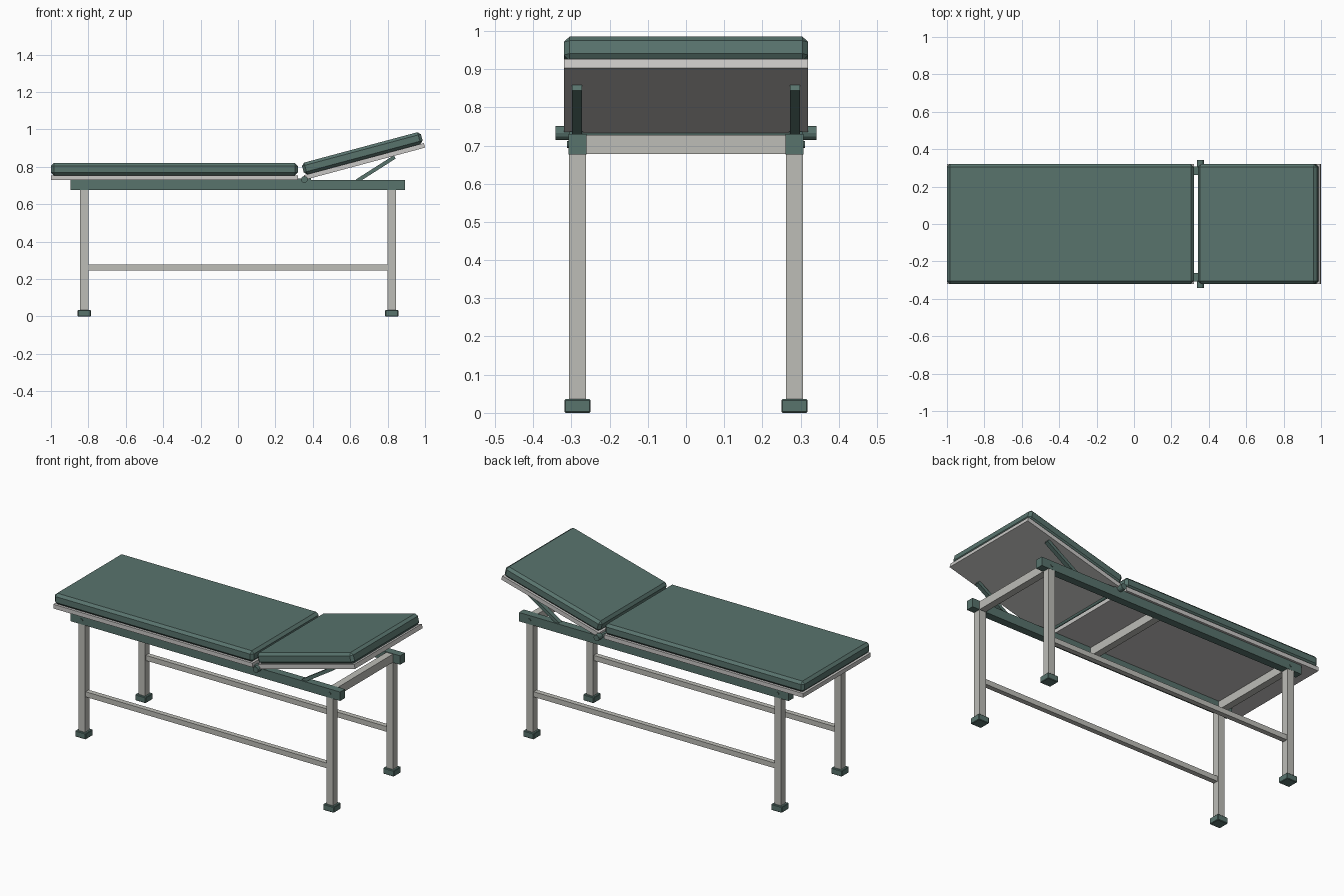
import bpy, bmesh, math
from mathutils import Matrix, Vector

if "Cube" in bpy.data.objects:
    bpy.data.objects.remove(bpy.data.objects["Cube"])


def mat(name, c):
    m = bpy.data.materials.new(name)
    m.diffuse_color = (*c, 1)
    m.use_nodes = True
    m.node_tree.nodes["Principled BSDF"].inputs["Base Color"].default_value = m.diffuse_color
    return m


GREEN = mat("green vinyl and paint", (0.098, 0.172, 0.152))
METAL = mat("pale grey metal", (0.51, 0.51, 0.475))
BOARD = mat("light board", (0.58, 0.57, 0.555))


def finish(name, bm, m, matrix=None):
    if matrix is not None:
        bm.transform(matrix)
    me = bpy.data.meshes.new(name)
    bm.to_mesh(me)
    bm.free()
    me.materials.append(m)
    ob = bpy.data.objects.new(name, me)
    bpy.context.collection.objects.link(ob)
    return ob


def box(name, x, y, z, m, bevel=0, matrix=None):
    """Box from (min, max) ranges, with optional chamfer."""
    bm = bmesh.new()
    bmesh.ops.create_cube(bm, size=1)
    for v in bm.verts:
        v.co = Vector([(a + b) / 2 + c * (b - a) for (a, b), c in zip((x, y, z), v.co)])
    if bevel:
        bmesh.ops.bevel(bm, geom=bm.edges[:], offset=bevel, segments=1, affect='EDGES')
    return finish(name, bm, m, matrix)


def rod(name, x, y, z, r, m, n=12):
    """Cylinder along y."""
    bm = bmesh.new()
    bmesh.ops.create_cone(bm, cap_ends=True, segments=n, radius1=r, radius2=r, depth=abs(y[1] - y[0]))
    return finish(name, bm, m, Matrix.Translation((x, sum(y) / 2, z)) @ Matrix.Rotation(math.pi / 2, 4, 'X'))


def span(s, a, b):
    return tuple(sorted((s * a, s * b)))


# Flat section
W = (-0.32, 0.32)
box("main_board", (-1, 0.32), W, (0.73, 0.755), BOARD)
box("main_cushion", (-1, 0.32), W, (0.755, 0.82), GREEN, 0.015)

# Raised head section
HX, HZ = 0.355, 0.73
tilt = Matrix.Translation((HX, 0, HZ)) @ Matrix.Rotation(math.radians(-15), 4, 'Y')
box("head_board", (0.005, 0.668), W, (0, 0.025), BOARD, 0, tilt)
box("head_cushion", (0.007, 0.665), W, (0.025, 0.09), GREEN, 0.015, tilt)

# Hinge rod
rod("hinge_rod", HX, (-0.31, 0.31), HZ + 0.002, 0.009, GREEN)

# Cross beams between the rails
for i, x in enumerate((-0.822, 0.06, 0.822)):
    box(f"cross_beam_{i}", (x - 0.021, x + 0.021), (-0.265, 0.265), (0.678, 0.727), METAL)

# Everything that repeats on both sides
for s, side in ((-1, "front"), (1, "back")):
    box(f"{side}_top_rail", (-0.895, 0.892), span(s, 0.261, 0.307), (0.677, 0.73), GREEN)
    box(f"{side}_lower_rail", (-0.802, 0.802), span(s, 0.27, 0.3), (0.246, 0.277), METAL)
    rod(f"{side}_hinge_knob", HX, span(s, 0.305, 0.342), HZ + 0.003, 0.018, GREEN)
    box(f"{side}_hinge_plate", (0.31, 0.39), span(s, 0.27, 0.305), (0.727, 0.737), GREEN)
    for e, end in ((-1, "left"), (1, "right")):
        box(f"{side}_{end}_leg", span(e, 0.8, 0.844), span(s, 0.262, 0.306), (0.03, 0.68), METAL)
        box(f"{side}_{end}_foot", span(e, 0.787, 0.857), span(s, 0.25, 0.318), (0, 0.036), GREEN, 0.003)
        rod(f"{side}_{end}_bolt", e * 0.822, span(s, 0.3, 0.311), 0.703, 0.009, GREEN)
    # Support strut under the head section
    a, b = Vector((0.637, 0, 0.725)), Vector((0.838, 0, 0.853))
    d = b - a
    place = Matrix.Translation(a) @ Matrix.Rotation(-math.atan2(d.z, d.x), 4, 'Y')
    box(f"{side}_strut", (0, d.length), span(s, 0.272, 0.298), (-0.01, 0.01), GREEN, 0, place)
